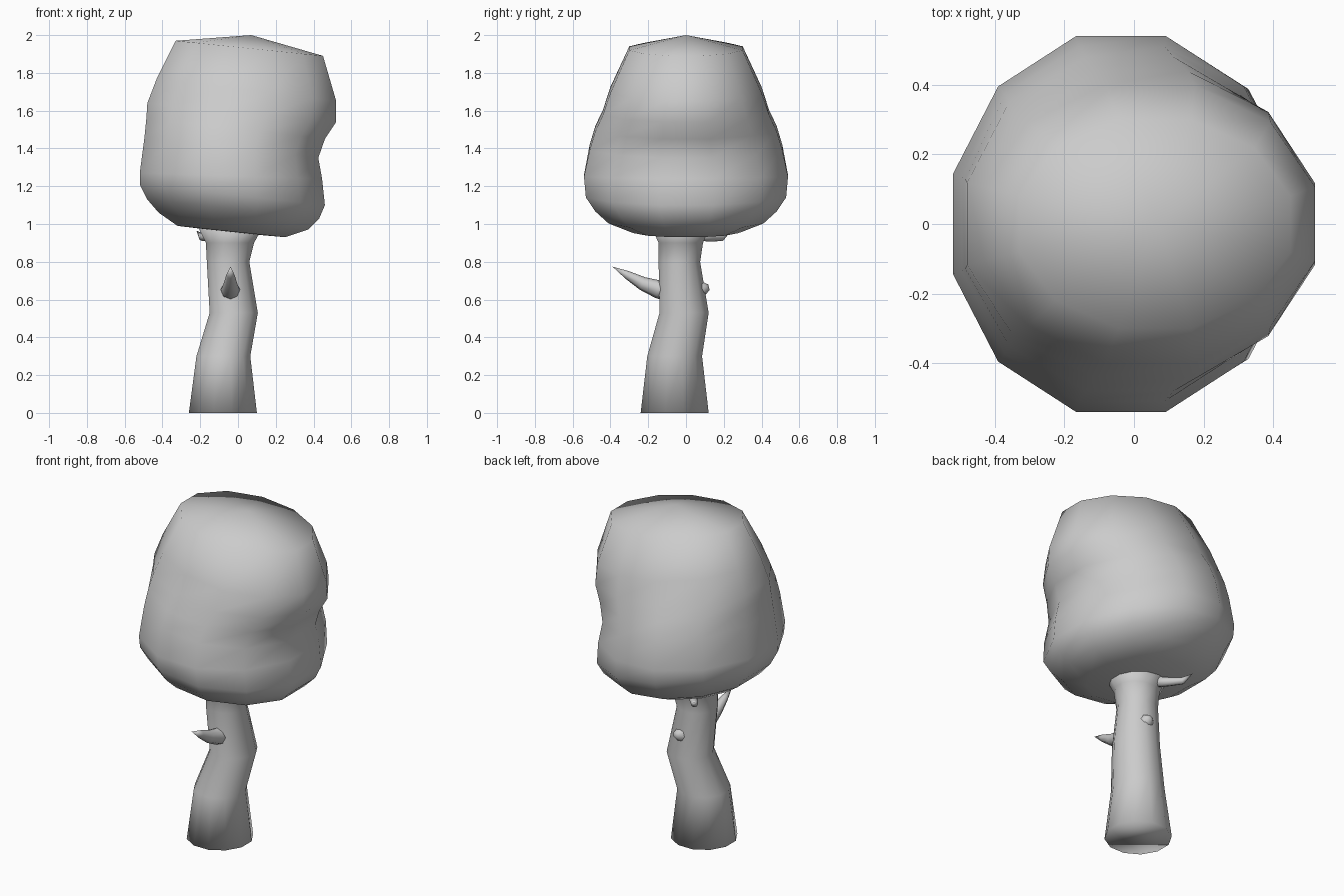
import bpy
import bmesh
from math import cos, sin, pi
from mathutils import Vector

default = bpy.data.objects.get("Cube")
if default:
    bpy.data.objects.remove(default)

grey = bpy.data.materials.new("plain grey")
grey.use_nodes = True
colour = (0.6, 0.6, 0.6, 1)
grey.diffuse_color = colour
grey.node_tree.nodes["Principled BSDF"].inputs["Base Color"].default_value = colour


def loft(name, rings, start=None, end=None):
    """Skin a list of point rings, closing each end with a fan or a flat cap."""
    bm = bmesh.new()
    rows = [[bm.verts.new(p) for p in ring] for ring in rings]
    n = len(rows[0])
    for a, b in zip(rows, rows[1:]):
        for i in range(n):
            j = (i + 1) % n
            bm.faces.new((a[i], a[j], b[j], b[i]))
    for row, tip in ((rows[0], start), (rows[-1], end)):
        if tip is None:
            bm.faces.new(row)
        else:
            centre = bm.verts.new(tip)
            for i in range(n):
                bm.faces.new((row[i], row[(i + 1) % n], centre))
    bmesh.ops.recalc_face_normals(bm, faces=bm.faces)
    mesh = bpy.data.meshes.new(name)
    bm.to_mesh(mesh)
    bm.free()
    mesh.materials.append(grey)
    for face in mesh.polygons:
        face.use_smooth = True
    obj = bpy.data.objects.new(name, mesh)
    bpy.context.collection.objects.link(obj)
    return obj


def tilted_ring(x0, z0, x1, z1, y0, y1, n=12):
    """Twelve-sided ring spanning given extents, sloping from z0 to z1 along x."""
    ring = []
    for i in range(n):
        a = 2 * pi * (i + 0.5) / n
        u, v = cos(a) / cos(pi / n), sin(a) / cos(pi / n)
        t = (u + 1) / 2
        ring.append((x0 + (x1 - x0) * t, (y0 + y1) / 2 + v * (y1 - y0) / 2,
                     z0 + (z1 - z0) * t))
    return ring


def branch(name, path, radii, n=8):
    """Tapered tube along a path, ending in a point."""
    pts = [Vector(p) for p in path]
    rings = []
    for i, r in enumerate(radii):
        d = (pts[i + 1] - pts[max(i - 1, 0)]).normalized()
        side = d.cross(Vector((0, 0, 1))).normalized()
        up = side.cross(d)
        rings.append([pts[i] + r * (cos(2 * pi * k / n) * side + sin(2 * pi * k / n) * up)
                      for k in range(n)])
    return loft(name, rings, end=pts[-1])


# Canopy: left x, left z, right x, right z, half depth
canopy = [
    (-.32, .99, .25, .93, .28),
    (-.42, 1.06, .37, .97, .41),
    (-.48, 1.13, .43, 1.03, .48),
    (-.52, 1.21, .46, 1.10, .53),
    (-.52, 1.27, .445, 1.24, .54),
    (-.495, 1.46, .425, 1.35, .51),
    (-.485, 1.56, .46, 1.45, .48),
    (-.48, 1.64, .52, 1.54, .44),
    (-.43, 1.77, .52, 1.65, .40),
    (-.33, 1.97, .45, 1.89, .30),
]
loft("canopy", [tilted_ring(a, b, c, d, -y, y) for a, b, c, d, y in canopy],
     start=(-.03, 0, .955), end=(.07, 0, 2))

# Trunk: height, x range, y range
trunk = [
    (0, -.26, .10, -.24, .12),
    (.30, -.22, .065, -.205, .085),
    (.53, -.15, .105, -.14, .12),
    (.80, -.165, .06, -.145, .075),
    (.90, -.17, .085, -.145, .09),
    (1.0, -.22, .14, -.19, .13),
]
loft("trunk", [tilted_ring(a, z, b, z, c, d) for z, a, b, c, d in trunk])

# Branches
branch("front_branch",
       [(-.04, -.08, .645), (-.04, -.15, .655), (-.04, -.23, .685),
        (-.04, -.31, .73), (-.04, -.39, .775)], [.06, .048, .036, .022])
branch("back_stub",
       [(-.03, .03, .66), (-.02, .085, .655), (-.015, .11, .67), (-.015, .118, .68)],
       [.06, .045, .025])
branch("back_twig",
       [(-.08, .04, .95), (-.14, .13, .932), (-.19, .19, .93), (-.22, .24, .965)],
       [.035, .026, .02])
